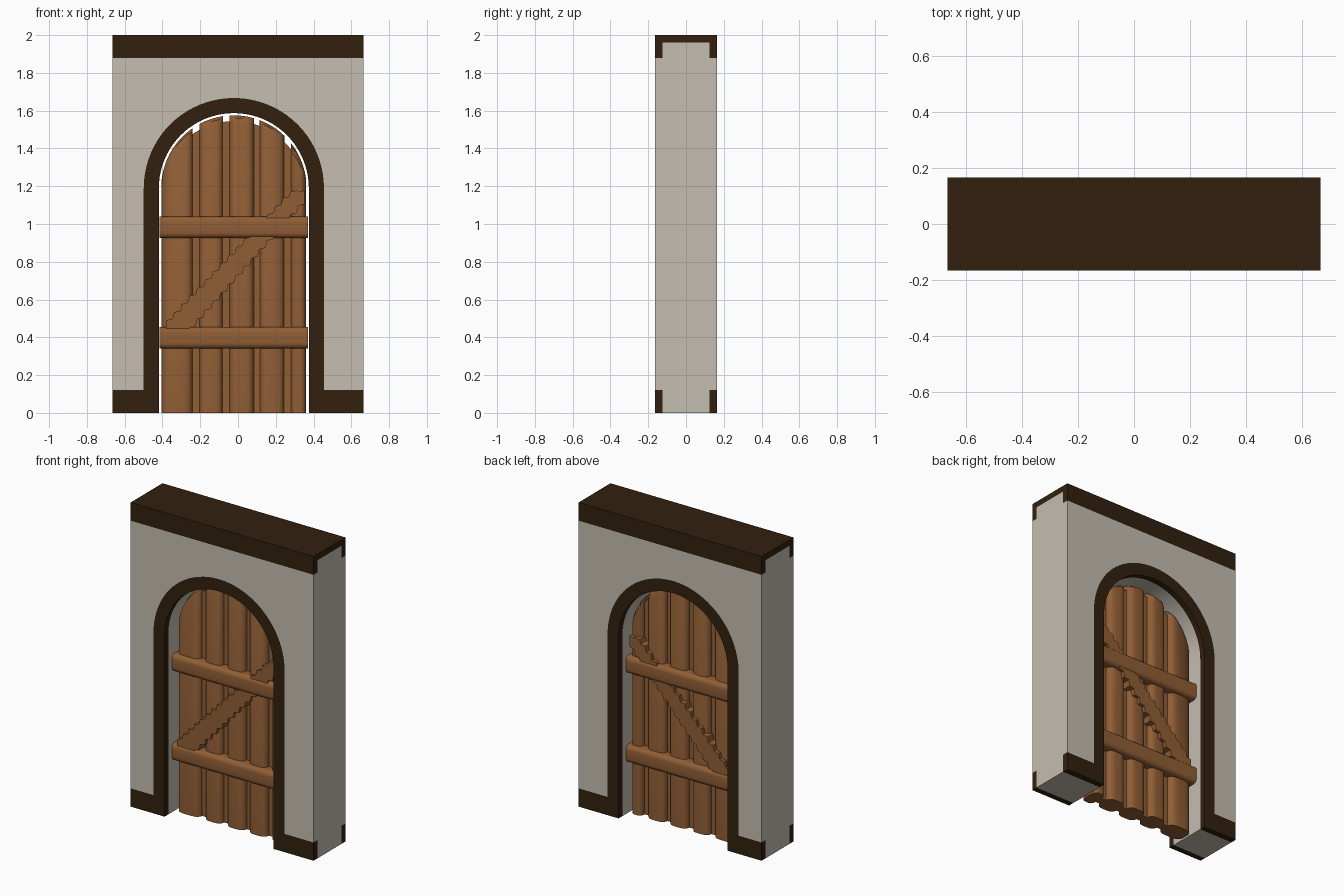
import bpy, bmesh, math

cube = bpy.data.objects.get("Cube")
if cube:
    bpy.data.objects.remove(cube, do_unlink=True)


def material(name, rgb):
    m = bpy.data.materials.new(name)
    m.use_nodes = True
    m.diffuse_color = (*rgb, 1)
    m.node_tree.nodes["Principled BSDF"].inputs["Base Color"].default_value = (*rgb, 1)
    return m


PLASTER = material("plaster", (0.56, 0.51, 0.44))
DARK = material("dark timber", (0.032, 0.0145, 0.0045))
WOOD = material("door wood", (0.28, 0.112, 0.036))

W, D, SKIN = 0.665, 0.165, 0.125      # half width, half depth, half depth of core
CX, SPRING = -0.022, 1.19             # arch centre
R_OUT, R_IN, R_DOOR = 0.477, 0.397, 0.385


def finish(name, bm, mat, angle=35):
    bmesh.ops.recalc_face_normals(bm, faces=bm.faces)
    me = bpy.data.meshes.new(name)
    bm.to_mesh(me)
    bm.free()
    me.materials.append(mat)
    me.shade_smooth()
    me.set_sharp_from_angle(angle=math.radians(angle))
    ob = bpy.data.objects.new(name, me)
    bpy.context.collection.objects.link(ob)
    return ob


def loft(name, rings, mat):
    """Join closed rings of points into a capped solid."""
    bm = bmesh.new()
    loops = [[bm.verts.new(p) for p in ring] for ring in rings]
    n = len(loops[0])
    for a, b in zip(loops, loops[1:]):
        for i in range(n):
            j = (i + 1) % n
            bm.faces.new((a[i], a[j], b[j], b[i]))
    bm.faces.new(loops[0])
    bm.faces.new(loops[-1])
    return finish(name, bm, mat)


def slab(name, outline, y0, y1, mat):
    """Extrude an xz outline through depth."""
    return loft(name, [[(x, y, z) for x, z in outline] for y in (y0, y1)], mat)


def beam(name, section, x0, x1, mat):
    """Extrude a yz section across the width."""
    return loft(name, [[(x, y, z) for y, z in section] for x in (x0, x1)], mat)


def arch(r, foot=0.0, n=40):
    """Arch outline from right foot over the top to left foot."""
    curve = [(CX + r * math.cos(math.pi * i / n), SPRING + r * math.sin(math.pi * i / n))
             for i in range(n + 1)]
    return [(CX + r, foot)] + curve + [(CX - r, foot)]


# Wall core with the arched opening
slab("wall_core", [(-W, 0), (-W, 1.96), (W, 1.96), (W, 0)] + arch(R_IN), -SKIN, SKIN, PLASTER)

# Plaster face, arch frame and baseboards on both sides
for side, s in (("front", -1), ("back", 1)):
    y0, y1 = s * SKIN, s * D
    slab(side + "_plaster", [(-W, 0.12), (-W, 1.88), (W, 1.88), (W, 0.12)] + arch(R_OUT, 0.12),
         y0, y1, PLASTER)
    slab(side + "_arch_frame", arch(R_OUT) + arch(R_IN)[::-1], y0, y1, DARK)
    for hand, a, b in (("right", -W, CX - R_OUT), ("left", CX + R_OUT, W)):
        slab(f"{side}_{hand}_baseboard", [(a, 0), (b, 0), (b, 0.12), (a, 0.12)], y0, y1, DARK)

# Top beam, lipped over the front and back
beam("top_beam", [(-D, 1.88), (-D, 2), (D, 2), (D, 1.88), (SKIN, 1.88), (SKIN, 1.96),
                  (-SKIN, 1.96), (-SKIN, 1.88)], -W, W, DARK)


# Door planks with rounded faces and softened tops that follow the arch
def top(x):
    return SPRING + math.sqrt(max(R_DOOR ** 2 - (x - CX) ** 2, 0))


def plank(name, x0, x1, n=12):
    rows = []
    for drop, thick in ((None, 1), (0.04, 1), (0.015, 0.85), (0, 0.5)):
        front, back = [], []
        for i in range(n + 1):
            t = -math.cos(math.pi * i / n)
            x = (x0 + x1) / 2 + t * (x1 - x0) / 2
            y = (0.022 + 0.043 * math.sqrt(max(1 - t ** 4, 0))) * thick
            z = 0 if drop is None else top(x) - drop
            front.append((x, -y, z))
            back.append((x, y, z))
        rows.append(front + back[::-1])
    return loft(name, rows, WOOD)


edges = [(-0.405, -0.24), (-0.205, -0.08), (-0.045, 0.085), (0.115, 0.245), (0.28, 0.36)]
for i, (a, b) in enumerate(edges):
    plank(f"door_plank_{i + 1}", a, b)

# Thin strips filling the grooves between planks
for i in range(len(edges) - 1):
    a, b = edges[i][1] - 0.01, edges[i + 1][0] + 0.01
    slab(f"groove_strip_{i + 1}", [(a, 0), (b, 0), (b, top(b) - 0.03), (a, top(a) - 0.03)],
         -0.028, 0.028, WOOD)


# Rounded cross rails
def rail(name, z0, z1, depth=0.095, r=0.03):
    section = []
    for cy, cz, start in ((1, z1 - r, 0), (-1, z1 - r, 90), (-1, z0 + r, 180), (1, z0 + r, 270)):
        for k in range(6):
            a = math.radians(start + 18 * k)
            section.append((cy * (depth - r) + r * math.cos(a), cz + r * math.sin(a)))
    return beam(name, section, CX - R_IN + 0.004, CX + R_IN - 0.004, WOOD)


rail("lower_rail", 0.34, 0.455)
rail("upper_rail", 0.925, 1.04)

# Diagonal brace with roughly stepped edges
upper, lower = [], []
steps, x_start, x_end = 18, -0.38, 0.36
dx = (x_end - x_start) / steps
for i in range(steps):
    x = x_start + i * dx
    hi = min(0.49 + 1.05 * (x - x_start), 1.17)
    lo = max(0.47 + 1.12 * (x + 0.24), 0.4)
    upper += [(x, hi), (x + dx * 0.8, hi + 0.008)]
    lower += [(x, lo), (x + dx * 0.8, lo + 0.008)]
slab("diagonal_brace", upper + lower[::-1], -0.086, 0.086, WOOD)
